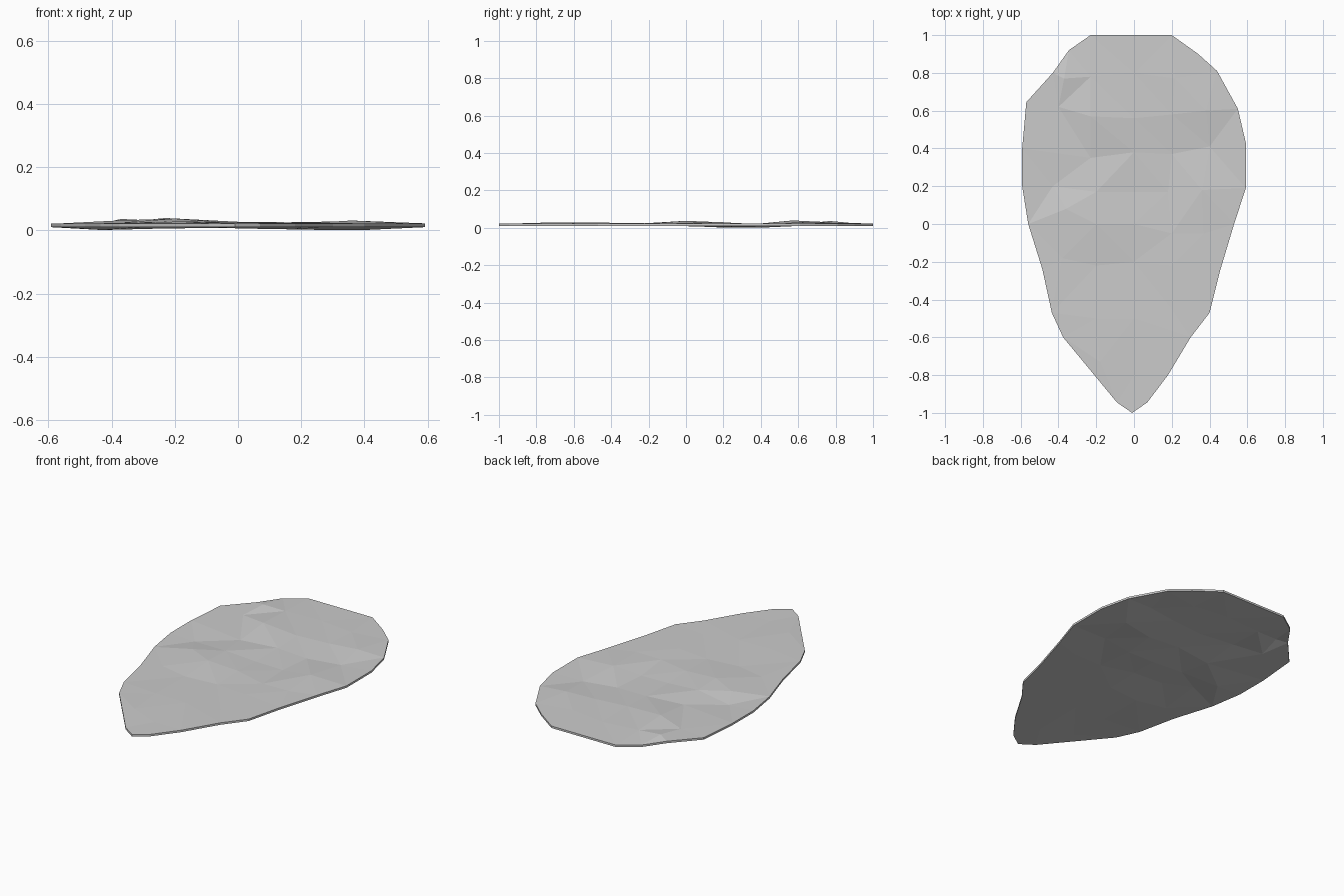
import bpy, bmesh
from mathutils import Vector
from mathutils.geometry import delaunay_2d_cdt

THICK = 0.012      # slab thickness
RIM_Z = 0.010      # underside height at the rim

# Outline of the slab, counter-clockwise
outline = [(-0.23, 1.0), (-0.345, 0.92), (-0.43, 0.8), (-0.57, 0.645), (-0.592, 0.4),
           (-0.592, 0.2), (-0.56, 0.0), (-0.485, -0.24), (-0.435, -0.47), (-0.375, -0.6),
           (-0.09, -0.945), (-0.01, -1.0), (0.07, -0.945), (0.18, -0.8), (0.3, -0.6),
           (0.4, -0.47), (0.455, -0.25), (0.53, 0.0), (0.592, 0.19), (0.592, 0.43),
           (0.55, 0.61), (0.44, 0.81), (0.34, 0.9), (0.2, 1.0)]

# Inner relief points: x, y, height offset
relief = [(-0.37, 0.77, 0.014), (-0.23, 0.78, 0.007), (0.0, 0.8, 0.002), (0.22, 0.77, 0.004),
          (-0.4, 0.62, -0.001), (-0.23, 0.57, 0.017), (0.0, 0.56, 0.005), (0.2, 0.58, 0.003),
          (0.38, 0.6, 0.008), (-0.23, 0.35, -0.004), (0.0, 0.38, -0.002), (0.2, 0.37, -0.008),
          (0.4, 0.41, -0.009), (-0.43, 0.2, -0.009), (-0.2, 0.17, 0.008), (0.0, 0.17, -0.004),
          (0.18, 0.17, -0.007), (0.36, 0.18, 0.009), (-0.36, 0.08, 0.010), (-0.2, 0.0, 0.015),
          (0.0, 0.0, 0.005), (0.2, -0.05, 0.0), (0.37, -0.05, 0.002), (-0.38, -0.18, 0.002),
          (-0.2, -0.22, 0.002), (0.0, -0.2, 0.0), (0.2, -0.22, 0.002), (-0.2, -0.5, 0.006),
          (0.0, -0.5, 0.003), (0.2, -0.45, 0.0), (-0.18, -0.73, 0.006), (0.0, -0.8, 0.0)]

# Triangulate the sheet inside the outline
points = [Vector(p) for p in outline] + [Vector(p[:2]) for p in relief]
heights = [0.0] * len(outline) + [p[2] for p in relief]
verts, _, faces, orig, _, _ = delaunay_2d_cdt(
    points, [], [list(range(len(outline)))], 1, 1e-5)

bm = bmesh.new()
sheet = [bm.verts.new((v.x, v.y, RIM_Z + (heights[o[0]] if o else 0.0)))
         for v, o in zip(verts, orig)]
for f in faces:
    bm.faces.new([sheet[i] for i in f])

# Thicken upward into a closed slab
ext = bmesh.ops.extrude_face_region(bm, geom=bm.faces[:], use_keep_orig=True)
top = [g for g in ext["geom"] if isinstance(g, bmesh.types.BMVert)]
bmesh.ops.translate(bm, verts=top, vec=(0, 0, THICK))
bmesh.ops.recalc_face_normals(bm, faces=bm.faces[:])

mesh = bpy.data.meshes.new("stone_slab")
bm.to_mesh(mesh)
bm.free()
bpy.context.collection.objects.link(bpy.data.objects.new("stone_slab", mesh))
